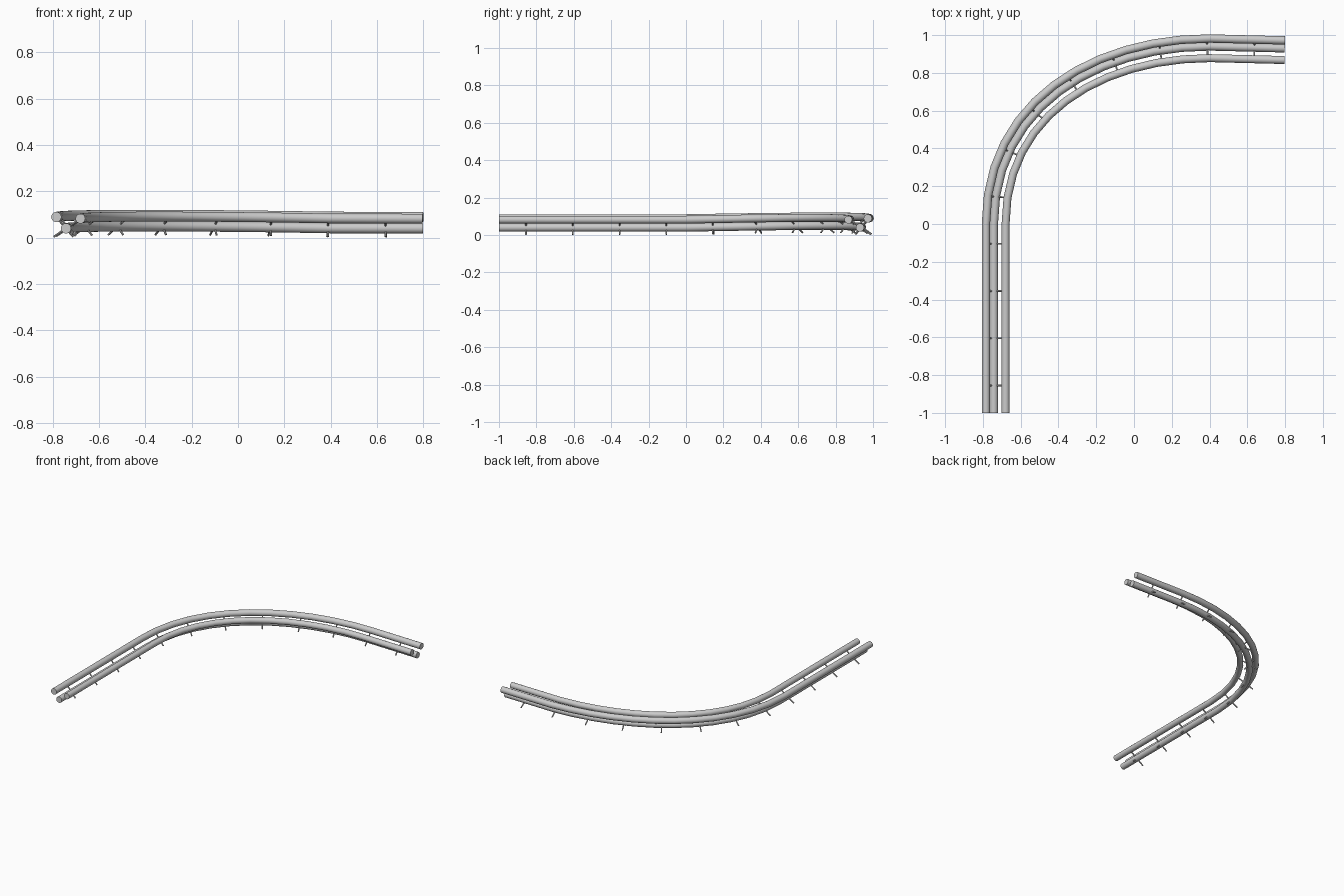
import bpy, bmesh, math
from mathutils import Vector

if "Cube" in bpy.data.objects:
    bpy.data.objects.remove(bpy.data.objects["Cube"])

UP = Vector((0, 0, 1))
# Centre line: straight, bezier bend, straight
P0, P1, P2, P3 = [Vector(p) for p in
                  ((-.742, 0, .04), (-.742, .62, .052), (-.2, .94, .052), (.4, .94, .041))]


def bend(t):
    s = 1 - t
    return P0*s**3 + P1*3*s*s*t + P2*3*s*t*t + P3*t**3


N = 12
path = [Vector((-.742, -1, .04))] + [bend(i/N) for i in range(N+1)] + [Vector((.798, .93, .04))]


def side(i):
    # horizontal direction pointing to the inside of the bend (mitred)
    a, b = path[max(i-1, 0)], path[min(i+1, len(path)-1)]
    d1 = (path[i]-a).normalized() if i else Vector()
    d2 = (b-path[i]).normalized() if i < len(path)-1 else Vector()
    d = d1 + d2
    return Vector((d.y, -d.x, 0)).normalized()


def smooth(ob):
    bpy.context.view_layer.objects.active = ob
    ob.select_set(True)
    bpy.ops.object.shade_smooth_by_angle(angle=math.radians(35))
    ob.select_set(False)


def tube(bm, pts, r, n):
    rings = []
    for i, p in enumerate(pts):
        t = Vector()
        if i:
            t += (p-pts[i-1]).normalized()
        if i < len(pts)-1:
            t += (pts[i+1]-p).normalized()
        t.normalize()
        u = t.cross(UP).normalized()
        v = u.cross(t)
        rings.append([bm.verts.new(p + r*(u*math.cos(k*math.tau/n) + v*math.sin(k*math.tau/n)))
                      for k in range(n)])
    for a, b in zip(rings, rings[1:]):
        for k in range(n):
            bm.faces.new((a[k], a[(k+1) % n], b[(k+1) % n], b[k]))
    bm.faces.new(rings[0])
    bm.faces.new(rings[-1])


def finish(name, bm):
    bmesh.ops.recalc_face_normals(bm, faces=bm.faces)
    me = bpy.data.meshes.new(name)
    bm.to_mesh(me)
    bm.free()
    ob = bpy.data.objects.new(name, me)
    bpy.context.collection.objects.link(ob)
    smooth(ob)


# Three rails: (sideways offset, height offset)
OUTER, INNER = (-.042, .049), (.062, .042)
for name, (o, h), r in (("outer_rail", OUTER, .022), ("spine_rail", (0, 0), .022),
                        ("inner_rail", INNER, .021)):
    bm = bmesh.new()
    tube(bm, [p + side(i)*o + UP*h for i, p in enumerate(path)], r, 20)
    finish(name, bm)

# Crossed tie bars, evenly spaced along the spine
bm = bmesh.new()
target, run = .145, 0
for a, b in zip(path, path[1:]):
    length = (b-a).length
    d = (b-a).normalized()
    s = Vector((d.y, -d.x, 0)).normalized()
    while target < run + length:
        c = a + d*(target-run)
        for o, h in (OUTER, INNER):
            v = s*o + UP*h
            tube(bm, [c + v, c - v*(.036/h)], .0045, 8)
        target += .25
    run += length
finish("tie_bars", bm)
